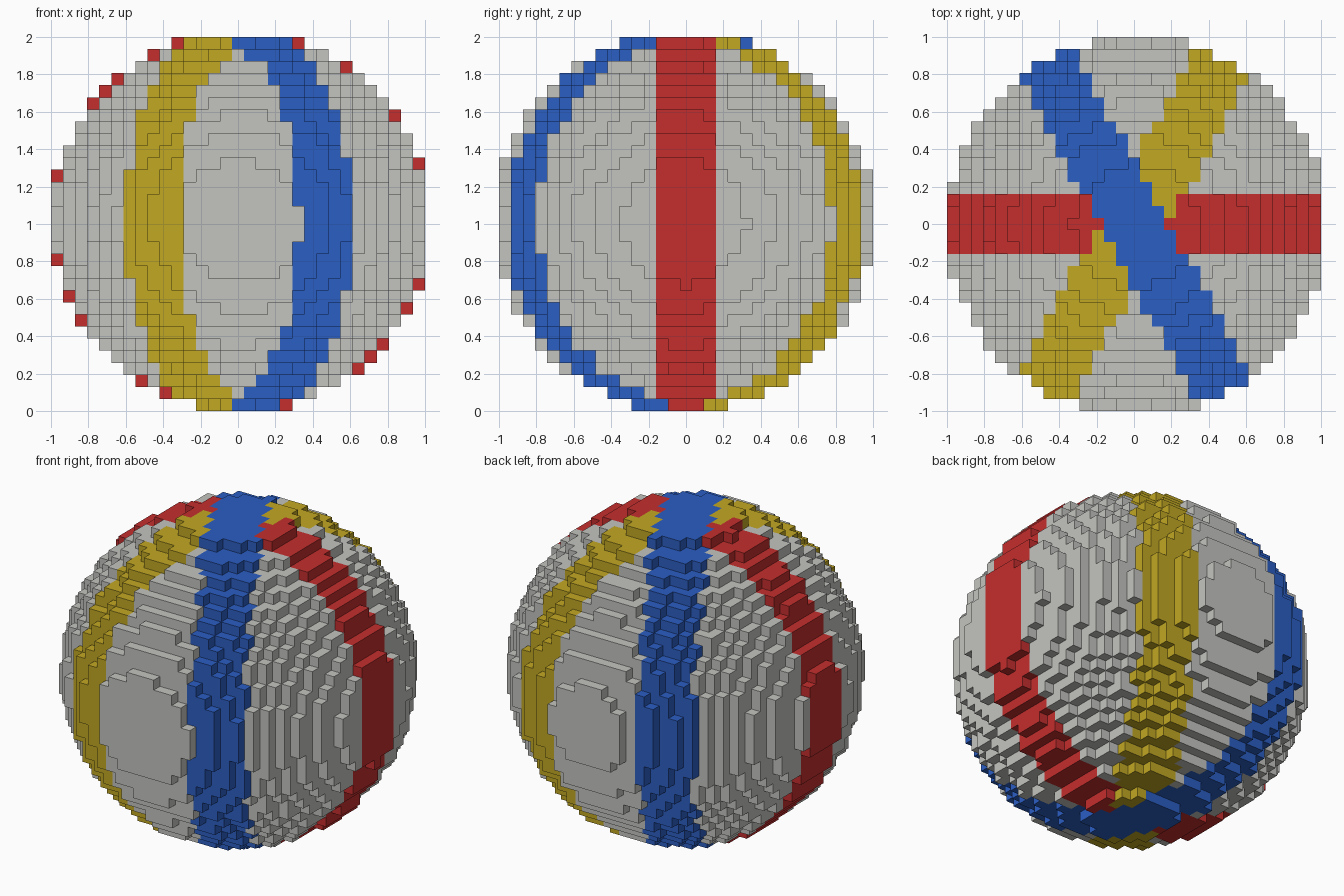
import bpy, bmesh, math
from mathutils import Vector

cube = bpy.data.objects.get("Cube")
if cube:
    bpy.data.objects.remove(cube, do_unlink=True)

HALF = 15                       # blocks on each side of the middle block
BLOCK = 2 / (2 * HALF + 1)      # block edge length
CENTRE = Vector((0.17, -0.15, 0.17))  # slight off-grid centre, in blocks
RADIUS_SQ = 246.78
STRIPE = 2.5                    # half width of a stripe, in blocks
TILT = math.radians(28.5)


def make_material(name, rgb):
    """Flat material from 0-255 sRGB values."""
    linear = [((c / 255 + 0.055) / 1.055) ** 2.4 for c in rgb] + [1.0]
    mat = bpy.data.materials.new(name)
    mat.use_nodes = True
    mat.diffuse_color = linear
    bsdf = next(n for n in mat.node_tree.nodes if n.type == 'BSDF_PRINCIPLED')
    bsdf.inputs["Base Color"].default_value = linear
    bsdf.inputs["Roughness"].default_value = 0.8
    return mat


def stripe_colour(i, j):
    """Three vertical stripe planes cross at the poles; blue lies on top."""
    across, along = math.cos(TILT) * i, math.sin(TILT) * j
    if abs(across + along) < STRIPE:
        return 1
    if abs(across - along) < STRIPE:
        return 2
    if abs(j) < STRIPE:
        return 3
    return 0


# Blocks that fill the ball
span = range(-HALF, HALF + 1)
blocks = {(i, j, k) for i in span for j in span for k in span
          if (Vector((i, j, k)) - CENTRE).length_squared <= RADIUS_SQ}

# Outer faces only, one quad per exposed block side
bm = bmesh.new()
corners = {}


def corner(p):
    key = tuple(round(c * 2) for c in p)
    if key not in corners:
        corners[key] = bm.verts.new((p[0] * BLOCK, p[1] * BLOCK, p[2] * BLOCK + 1))
    return corners[key]


for block in sorted(blocks):
    middle = Vector(block)
    for axis in range(3):
        for sign in (-1, 1):
            n = Vector((0, 0, 0))
            n[axis] = sign
            if tuple(int(c) for c in middle + n) in blocks:
                continue
            u = Vector((0, 0, 0))
            u[(axis + 1) % 3] = 1
            v = n.cross(u)
            ring = [middle + (n + a * u + b * v) / 2
                    for a, b in ((-1, -1), (1, -1), (1, 1), (-1, 1))]
            face = bm.faces.new([corner(p) for p in ring])
            face.material_index = stripe_colour(block[0], block[1])

mesh = bpy.data.meshes.new("striped_ball")
bm.to_mesh(mesh)
bm.free()

# Colours, in stripe order
for name, rgb in (("light grey", (196, 196, 192)), ("blue", (43, 94, 196)),
                  ("mustard yellow", (194, 168, 35)), ("red", (197, 46, 46))):
    mesh.materials.append(make_material(name, rgb))

ball = bpy.data.objects.new("striped_ball", mesh)
bpy.context.collection.objects.link(ball)
